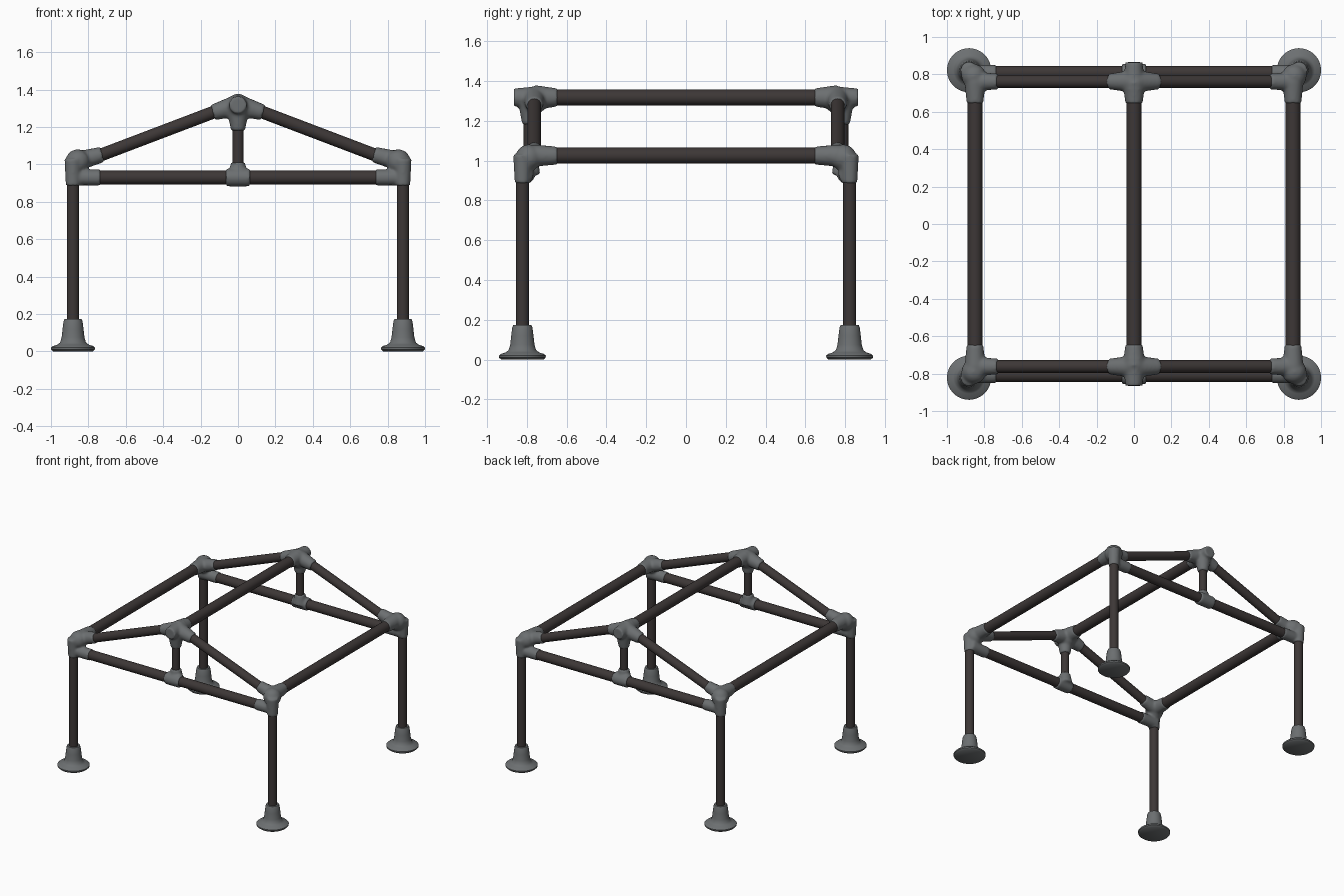
import bpy, bmesh, math
from mathutils import Vector

if "Cube" in bpy.data.objects:
    bpy.data.objects.remove(bpy.data.objects["Cube"])


def material(name, rgb):
    m = bpy.data.materials.new(name)
    m.diffuse_color = (*rgb, 1)
    m.use_nodes = True
    m.node_tree.nodes["Principled BSDF"].inputs["Base Color"].default_value = m.diffuse_color
    return m


BROWN = material("dark brown tube", (0.046, 0.038, 0.037))
GREY = material("grey fitting", (0.15, 0.16, 0.165))


def make_object(name, bm, mat):
    me = bpy.data.meshes.new(name)
    bm.to_mesh(me)
    bm.free()
    ob = bpy.data.objects.new(name, me)
    bpy.context.collection.objects.link(ob)
    me.materials.append(mat)
    bpy.ops.object.select_all(action='DESELECT')
    ob.select_set(True)
    bpy.context.view_layer.objects.active = ob
    bpy.ops.object.shade_smooth_by_angle(angle=math.radians(40))
    return ob


def add_rod(bm, a, b, r1, r2, seg=24):
    a, b = Vector(a), Vector(b)
    d = b - a
    mat = d.to_track_quat('Z', 'Y').to_matrix().to_4x4()
    mat.translation = (a + b) / 2
    bmesh.ops.create_cone(bm, cap_ends=True, segments=seg, radius1=r1, radius2=r2,
                          depth=d.length, matrix=mat)


def tube(name, a, b, r):
    bm = bmesh.new()
    add_rod(bm, a, b, r, r)
    make_object(name, bm, BROWN)


def fitting(name, sleeves, balls=()):
    # cast fitting: sleeves and balls fused into one softly blended body
    bm = bmesh.new()
    for s in sleeves:
        add_rod(bm, *s)
    for c, r in balls:
        ball = bmesh.ops.create_uvsphere(bm, u_segments=20, v_segments=12, radius=r)
        bmesh.ops.translate(bm, verts=ball['verts'], vec=c)
    ob = make_object(name, bm, GREY)
    rm = ob.modifiers.new("fuse", 'REMESH')
    rm.mode = 'VOXEL'
    rm.voxel_size = 0.009
    rm.use_smooth_shade = True
    sm = ob.modifiers.new("soften", 'SMOOTH')
    sm.factor = 0.5
    sm.iterations = 5


def foot(name, x, y):
    # flared foot turned from a profile
    prof = [(0, 0), (0.105, 0), (0.117, 0.01), (0.118, 0.02), (0.108, 0.029), (0.085, 0.036),
            (0.069, 0.048), (0.061, 0.075), (0.056, 0.12), (0.051, 0.16), (0.046, 0.173), (0, 0.173)]
    bm = bmesh.new()
    vs = [bm.verts.new((r, 0, z)) for r, z in prof]
    es = [bm.edges.new(p) for p in zip(vs, vs[1:])]
    bmesh.ops.spin(bm, geom=vs + es, cent=(0, 0, 0), axis=(0, 0, 1),
                   angle=2 * math.pi, steps=36, use_duplicate=False)
    bmesh.ops.remove_doubles(bm, verts=bm.verts, dist=1e-4)
    bmesh.ops.recalc_face_normals(bm, faces=bm.faces)
    bmesh.ops.translate(bm, verts=bm.verts, vec=(x, y, 0))
    make_object(name, bm, GREY)


LX, LY = 0.882, 0.822        # legs
PX, PZ = 0.85, 1.025         # eave rails
RY, SLOPE = 0.762, 0.38      # rafters
TY, TZ = 0.808, 0.93         # tie bars
KY, RZ = 0.785, 1.317        # king posts, ridge


def on_rafter(x):
    return RZ + 0.012 - SLOPE * abs(x)


for sy, end in ((-1, "front"), (1, "back")):
    ry, ty, ky, ly = sy * RY, sy * TY, sy * KY, sy * LY
    tube(end + "_tie_bar", (-0.86, ty, TZ), (0.86, ty, TZ), 0.037)
    tube(end + "_king_post", (0, ky, TZ), (0, ky, 1.3), 0.03)
    # ridge fitting
    fitting(end + "_ridge_fitting",
            [((0, sy * 0.645, RZ), (0, sy * 0.76, RZ), 0.046, 0.062),
             ((0, sy * 0.72, RZ), (0, sy * 0.865, RZ), 0.058, 0.046),
             ((0, ky, 1.3), (0, ky, 1.18), 0.06, 0.038)]
            + [((0, ry, RZ - 0.002), (s * 0.135, ry, on_rafter(0.135)), 0.06, 0.042) for s in (-1, 1)],
            [((0, ry, RZ - 0.015), 0.068)])
    # tie bar tee
    fitting(end + "_tie_bar_fitting",
            [((-0.064, ty, TZ), (0.064, ty, TZ), 0.048, 0.048),
             ((0, ky, TZ), (0, ky, 1.01), 0.055, 0.038)])
    for sx, side in ((-1, "left"), (1, "right")):
        n = end + "_" + side
        lx, px = sx * LX, sx * PX
        foot(n + "_foot", lx, ly)
        tube(n + "_leg", (lx, ly, 0.1), (lx, ly, 1.0), 0.033)
        tube(n + "_rafter", (sx * 0.86, ry, on_rafter(0.86)), (0, ry, on_rafter(0)), 0.034)
        # corner fitting joining leg, rail, rafter and tie bar
        fitting(n + "_corner_fitting",
                [((lx, ly, 0.885), (lx, ly, 1.03), 0.039, 0.046),
                 ((px, sy * 0.645, PZ), (px, ry, PZ), 0.045, 0.056),
                 ((px, ry, PZ), (px, sy * 0.83, PZ - 0.005), 0.054, 0.048),
                 ((px, ry, PZ - 0.005), (sx * 0.725, ry, on_rafter(0.725)), 0.052, 0.042),
                 ((sx * 0.89, ty, TZ), (sx * 0.735, ty, TZ), 0.042, 0.043)],
                [((sx * 0.857, sy * 0.79, PZ - 0.01), 0.066)])

# long rails
for sx, side in ((-1, "left"), (1, "right")):
    tube(side + "_eave_rail", (sx * PX, -0.78, PZ), (sx * PX, 0.78, PZ), 0.04)
tube("ridge_rail", (0, -0.8, RZ), (0, 0.8, RZ), 0.04)
